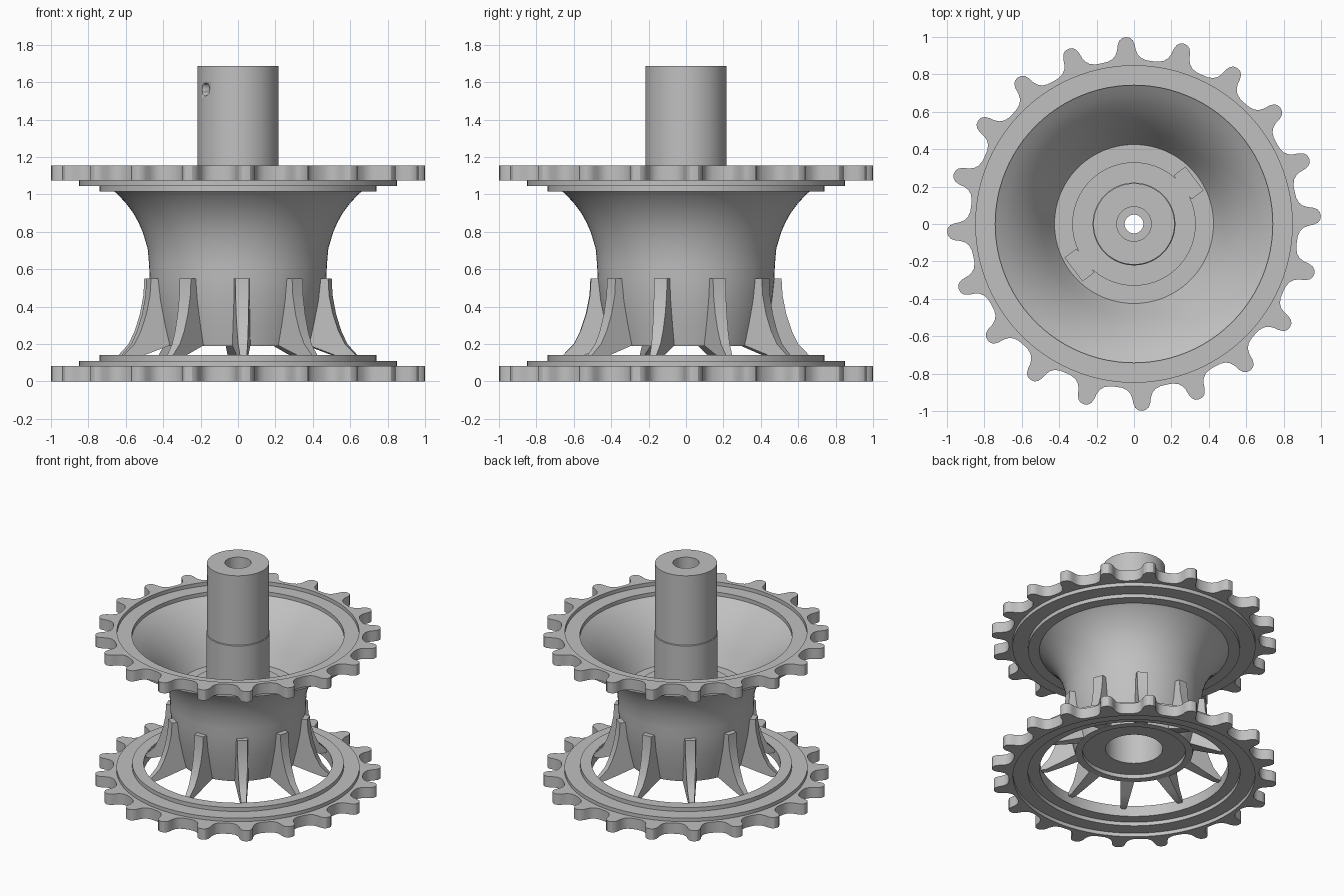
import bpy, bmesh, math
from mathutils import Matrix

if "Cube" in bpy.data.objects:
    bpy.data.objects.remove(bpy.data.objects["Cube"])

PHASE = 2.5          # angular offset of teeth and ribs, degrees
KEY_ANGLE = 217      # direction of the pin hole and keys, degrees

grey = bpy.data.materials.new("plain_grey")
grey.diffuse_color = (0.53, 0.53, 0.53, 1)
grey.use_nodes = True
grey.node_tree.nodes["Principled BSDF"].inputs["Base Color"].default_value = grey.diffuse_color


def finish(bm, name, angle=30):
    bmesh.ops.recalc_face_normals(bm, faces=bm.faces[:])
    me = bpy.data.meshes.new(name)
    bm.to_mesh(me)
    bm.free()
    ob = bpy.data.objects.new(name, me)
    bpy.context.collection.objects.link(ob)
    me.materials.append(grey)
    bpy.ops.object.select_all(action='DESELECT')
    ob.select_set(True)
    bpy.context.view_layer.objects.active = ob
    bpy.ops.object.shade_smooth_by_angle(angle=math.radians(angle))
    return ob


def lathe(name, profile, angles=None, radius=None):
    """Revolve a closed (r, z) profile; r=None takes the radius for each angle."""
    angles = angles or [360 * i / 96 for i in range(96)]
    bm = bmesh.new()
    cols = []
    for i, a in enumerate(angles):
        c, s = math.cos(math.radians(a)), math.sin(math.radians(a))
        col = []
        for r, z in profile:
            rr = radius[i] if r is None else r
            col.append(bm.verts.new((rr * c, rr * s, z)))
        cols.append(col)
    n = len(profile)
    for i in range(len(cols)):
        p, q = cols[i], cols[(i + 1) % len(cols)]
        for j in range(n):
            k = (j + 1) % n
            bm.faces.new((p[j], q[j], q[k], p[k]))
    return finish(bm, name)


# Toothed rims: one half tooth mirrored and repeated twenty times
half = [(0, 1.0), (1.2, 0.996), (2.1, 0.983), (2.7, 0.96), (3.1, 0.93),
        (3.8, 0.906), (5.0, 0.888), (6.8, 0.878)]
tooth = [(-a, r) for a, r in reversed(half[1:])] + half + [(9, 0.876)]
tooth_angles, tooth_radii = [], []
for t in range(20):
    for a, r in tooth:
        tooth_angles.append(PHASE + 18 * t + a)
        tooth_radii.append(r)
for name, z0, z1 in (("lower_sprocket", 0, 0.083), ("upper_sprocket", 1.073, 1.155)):
    lathe(name, [(0.846, z0), (None, z0), (None, z1), (0.846, z1)],
          tooth_angles, tooth_radii)

# Stepped ring inside the lower sprocket, stepped on both sides
lathe("lower_ring", [(0.66, 0.057), (0.742, 0.057), (0.742, 0.028), (0.85, 0.028),
                     (0.85, 0.11), (0.74, 0.11), (0.74, 0.14), (0.66, 0.14)])

# Flared bowl with cup, floor and stepped upper rim
lathe("flared_bowl", [
    (0.20, 0.22), (0.36, 0.22), (0.36, 0.19), (0.41, 0.19), (0.435, 0.30),
    (0.46, 0.43), (0.473, 0.55), (0.475, 0.62), (0.483, 0.71), (0.51, 0.80),
    (0.532, 0.85), (0.56, 0.90), (0.597, 0.95), (0.643, 1.00), (0.662, 1.016),
    (0.74, 1.016), (0.74, 1.045), (0.85, 1.045), (0.85, 1.127), (0.742, 1.127),
    (0.742, 1.098), (0.695, 1.065), (0.645, 1.022), (0.59, 0.965), (0.54, 0.902),
    (0.495, 0.835), (0.455, 0.765), (0.41, 0.67), (0.41, 0.715), (0.33, 0.715),
    (0.33, 0.735), (0.20, 0.735)][:27] + [
    (0.425, 0.715), (0.33, 0.715), (0.33, 0.735), (0.20, 0.735)])

# Hollow shaft with a side pin hole
shaft = lathe("shaft", [
    (0.05, 0.65), (0.221, 0.65), (0.221, 1.145), (0.217, 1.15), (0.217, 1.515),
    (0.217, 1.605), (0.217, 1.685), (0.092, 1.685), (0.092, 1.25), (0.05, 1.25)])
bm = bmesh.new()
ka = math.radians(KEY_ANGLE)
spin = Matrix.Rotation(ka, 4, 'Z')
bmesh.ops.create_cone(bm, cap_ends=True, segments=24, radius1=0.033, radius2=0.033,
                      depth=0.2, matrix=spin @ Matrix.Translation((0.17, 0, 1.56))
                      @ Matrix.Rotation(math.pi / 2, 4, 'Y'))
cutter = finish(bm, "pin_hole_cutter")
cutter.hide_render = True
bpy.context.view_layer.objects.active = shaft
mod = shaft.modifiers.new("pin_hole", 'BOOLEAN')
mod.operation = 'DIFFERENCE'
mod.solver = 'EXACT'
mod.object = cutter
bpy.ops.object.modifier_apply(modifier=mod.name)
bpy.data.objects.remove(cutter)

# Two keys on the bowl floor
bm = bmesh.new()
for turn in (0, math.pi):
    m = (Matrix.Rotation(ka + turn, 4, 'Z') @ Matrix.Translation((0.365, 0, 0.715))
         @ Matrix.Diagonal((0.08, 0.16, 0.04, 1)))
    bmesh.ops.create_cube(bm, size=1, matrix=m)
finish(bm, "floor_keys")

# Ten curved ribs joining cup and lower ring, thinner towards the outside
rib = [(0.51, 0.55), (0.515, 0.46), (0.535, 0.36), (0.565, 0.27), (0.60, 0.20),
       (0.66, 0.138), (0.675, 0.115), (0.62, 0.115), (0.52, 0.15), (0.40, 0.195),
       (0.42, 0.30), (0.455, 0.55)]
bm = bmesh.new()
for i in range(10):
    turn = Matrix.Rotation(math.radians(PHASE - 90 + 36 * i), 4, 'Z')
    sides = []
    for s in (-1, 1):
        sides.append([bm.verts.new(turn @ Matrix.Translation(
            (r, s * (0.036 - 0.12 * (r - 0.51)), z)).to_translation())
            for r, z in rib])
    a, b = sides
    bm.faces.new(a)
    bm.faces.new(b[::-1])
    for j in range(len(rib)):
        k = (j + 1) % len(rib)
        bm.faces.new((a[j], b[j], b[k], a[k]))
finish(bm, "ribs")
